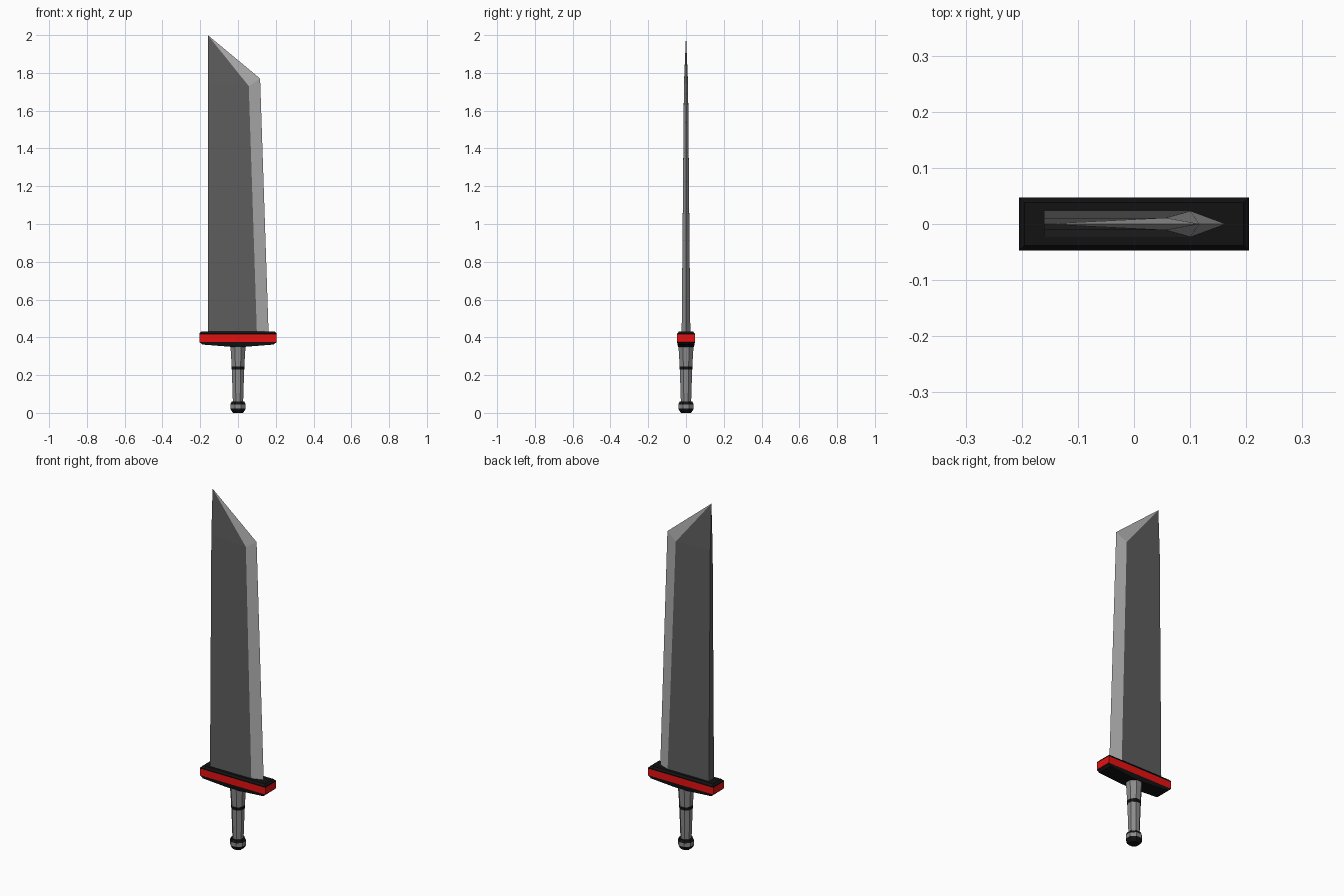
import bpy, bmesh, math

if "Cube" in bpy.data.objects:
    bpy.data.objects.remove(bpy.data.objects["Cube"])


def material(name, rgb):
    m = bpy.data.materials.new(name)
    m.diffuse_color = (*rgb, 1)
    m.use_nodes = True
    m.node_tree.nodes["Principled BSDF"].inputs["Base Color"].default_value = m.diffuse_color
    return m


BLACK = material("black", (0.006, 0.006, 0.006))
RED = material("red", (0.8, 0.005, 0.005))
DARK = material("dark_steel", (0.11, 0.11, 0.11))
LIGHT = material("light_steel", (0.42, 0.42, 0.42))
GRIP = material("grip_steel", (0.26, 0.26, 0.26))


def finish(name, bm, mats):
    bmesh.ops.recalc_face_normals(bm, faces=bm.faces)
    me = bpy.data.meshes.new(name)
    bm.to_mesh(me)
    bm.free()
    for m in mats:
        me.materials.append(m)
    ob = bpy.data.objects.new(name, me)
    bpy.context.collection.objects.link(ob)
    return ob


def loft(name, sides, sections, mats, bands):
    """Stack flat-facing polygons (half_x, half_y, z); bands = material per layer."""
    bm = bmesh.new()
    k = 1 / math.cos(math.pi / sides)
    rings = []
    for hx, hy, z in sections:
        angles = [math.pi * (2 * i + 1) / sides for i in range(sides)]
        rings.append([bm.verts.new((hx * k * math.cos(a), hy * k * math.sin(a), z))
                      for a in angles])
    for lo, hi, band in zip(rings, rings[1:], bands):
        for i in range(sides):
            j = (i + 1) % sides
            bm.faces.new((lo[i], lo[j], hi[j], hi[i])).material_index = band
    bm.faces.new(rings[0]).material_index = bands[0]
    bm.faces.new(rings[-1]).material_index = bands[-1]
    return finish(name, bm, mats)


# Blade: thick spine, flat cheeks, sharpened bevel, slanted tip
bm = bmesh.new()
V = lambda x, y, z: bm.verts.new((x, y, z))
tip, edge_low, edge_top = V(-0.16, 0, 2.0), V(0.162, 0, 0.42), V(0.117, 0, 1.77)
pairs = []
for s in (-1, 1):
    spine_low, spine_top = V(-0.16, s * 0.023, 0.42), V(-0.16, s * 0.011, 1.74)
    ridge_low, ridge_top = V(0.10, s * 0.023, 0.42), V(0.057, s * 0.011, 1.73)
    pairs.append((spine_low, spine_top, ridge_low))
    bm.faces.new((spine_low, ridge_low, ridge_top, spine_top))
    bm.faces.new((spine_top, ridge_top, tip))
    bm.faces.new((ridge_low, edge_low, edge_top, ridge_top)).material_index = 1
    bm.faces.new((ridge_top, edge_top, tip)).material_index = 1
(a_low, a_top, a_ridge), (b_low, b_top, b_ridge) = pairs
bm.faces.new((a_low, b_low, b_top, a_top))
bm.faces.new((a_top, b_top, tip))
bm.faces.new((a_low, a_ridge, edge_low, b_ridge, b_low))
finish("blade", bm, [DARK, LIGHT])

# Guard: black bar with a red band around it
loft("guard", 4,
     [(0.04, 0.042, 0.35), (0.19, 0.045, 0.362), (0.205, 0.047, 0.376),
      (0.205, 0.047, 0.414), (0.205, 0.047, 0.42), (0.195, 0.038, 0.43)],
     [BLACK, RED], [0, 0, 1, 0, 0])

# Grip: tapering octagonal handle
loft("grip", 8, [(0.027, 0.027, 0.05), (0.033, 0.033, 0.24), (0.04, 0.04, 0.355)],
     [GRIP], [0, 0])

# Ring around the grip
loft("grip_ring", 8, [(0.034, 0.034, 0.229), (0.035, 0.035, 0.246)], [BLACK], [0])

# Pommel: banded octagonal knob
loft("pommel", 8,
     [(0.025, 0.025, 0.0), (0.036, 0.036, 0.012), (0.04, 0.04, 0.024),
      (0.04, 0.04, 0.045), (0.034, 0.034, 0.06)],
     [BLACK, GRIP], [0, 0, 1, 0])
